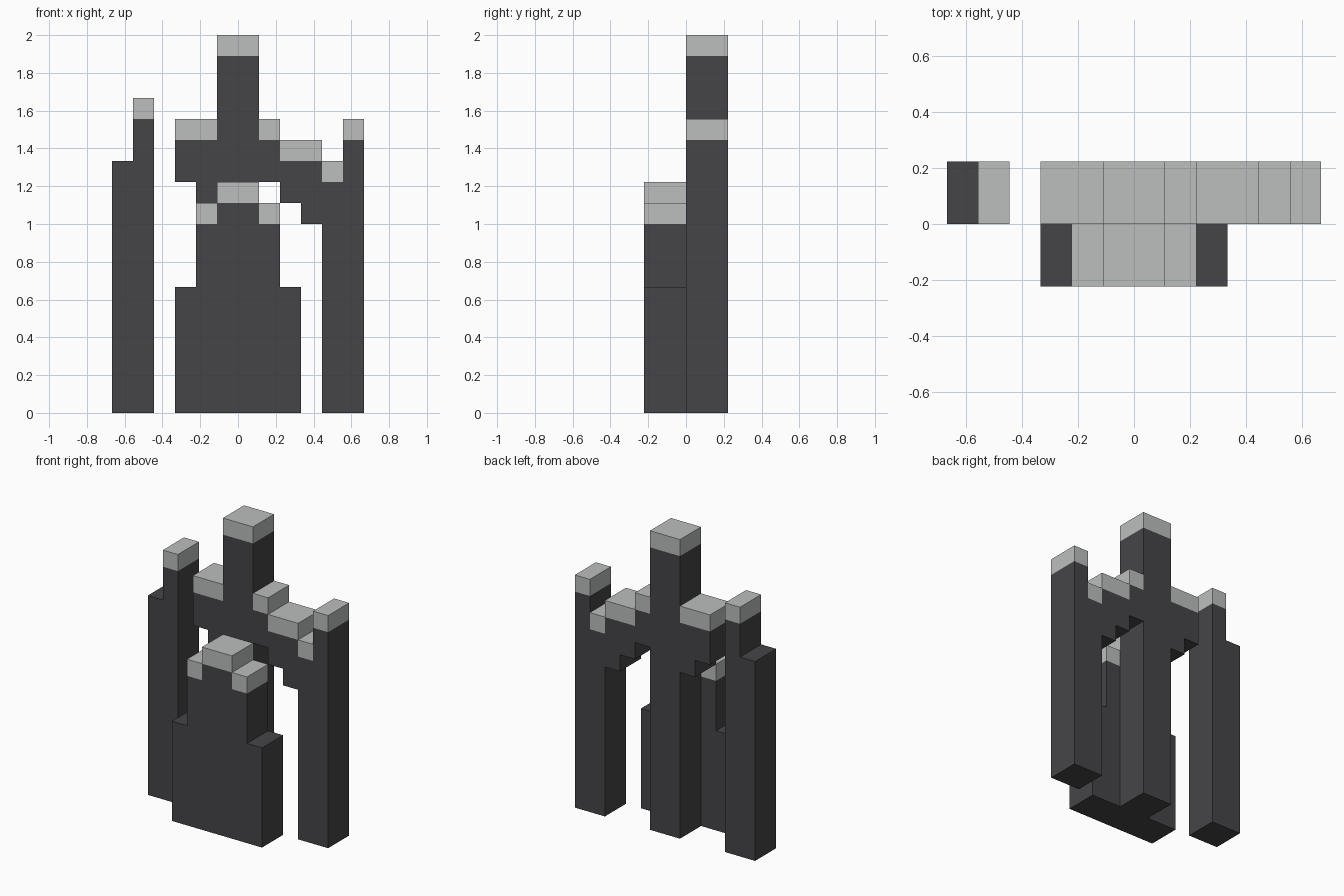
import bpy
import bmesh

default_cube = bpy.data.objects.get("Cube")
if default_cube:
    bpy.data.objects.remove(default_cube, do_unlink=True)

UNIT = 2 / 18      # one block step
DEPTH = 2          # every wall is two steps deep


def make_material(name, colour):
    material = bpy.data.materials.new(name)
    material.use_nodes = True
    material.diffuse_color = colour
    shader = material.node_tree.nodes["Principled BSDF"]
    shader.inputs["Base Color"].default_value = colour
    return material


stone = make_material("dark stone", (0.06, 0.058, 0.064, 1))
ash = make_material("pale ash", (0.5, 0.52, 0.515, 1))


def extrude_profile(name, outline, front, material):
    """Extrude an x-z outline backwards from the front plane."""
    bm = bmesh.new()
    points = [bm.verts.new((x * UNIT, front * UNIT, z * UNIT)) for x, z in outline]
    face = bm.faces.new(points)
    result = bmesh.ops.extrude_face_region(bm, geom=[face], use_keep_orig=True)
    moved = [v for v in result["geom"] if isinstance(v, bmesh.types.BMVert)]
    bmesh.ops.translate(bm, verts=moved, vec=(0, DEPTH * UNIT, 0))
    bmesh.ops.recalc_face_normals(bm, faces=bm.faces)
    mesh = bpy.data.meshes.new(name)
    bm.to_mesh(mesh)
    bm.free()
    mesh.materials.append(material)
    obj = bpy.data.objects.new(name, mesh)
    bpy.context.scene.collection.objects.link(obj)
    return obj


def cap(name, left, right, base, front):
    """One-step-high pale block on top of a wall."""
    outline = [(left, base), (right, base), (right, base + 1), (left, base + 1)]
    extrude_profile(name, outline, front, ash)


BACK, FRONT = 0, -DEPTH

# Central tower, stepped arms and the pillar joined to it
extrude_profile("tower_and_arch", [
    (-1, 0), (1, 0), (1, 11), (2, 11), (2, 10), (3, 10), (3, 9), (4, 9),
    (4, 0), (6, 0), (6, 13), (5, 13), (5, 11), (4, 11), (4, 12), (2, 12),
    (2, 13), (1, 13), (1, 17), (-1, 17), (-1, 13), (-3, 13), (-3, 11),
    (-2, 11), (-2, 10), (-1, 10)], BACK, stone)

# Free-standing pillar
extrude_profile("right_pillar", [
    (-6, 0), (-4, 0), (-4, 14), (-5, 14), (-5, 12), (-6, 12)], BACK, stone)

# Front buttress, mirrored half outline
half = [(3, 0), (3, 6), (2, 6), (2, 9), (1, 9), (1, 10)]
extrude_profile("front_buttress",
                half + [(-x, z) for x, z in reversed(half)], FRONT, stone)

# Pale caps
cap("tower_cap", -1, 1, 17, BACK)
cap("right_arm_cap", -3, -1, 13, BACK)
cap("left_arm_inner_cap", 1, 2, 13, BACK)
cap("left_arm_outer_cap", 2, 4, 12, BACK)
cap("left_pillar_low_cap", 4, 5, 11, BACK)
cap("left_pillar_high_cap", 5, 6, 13, BACK)
cap("right_pillar_cap", -5, -4, 14, BACK)
cap("buttress_top_cap", -1, 1, 10, FRONT)
cap("buttress_right_cap", -2, -1, 9, FRONT)
cap("buttress_left_cap", 1, 2, 9, FRONT)
